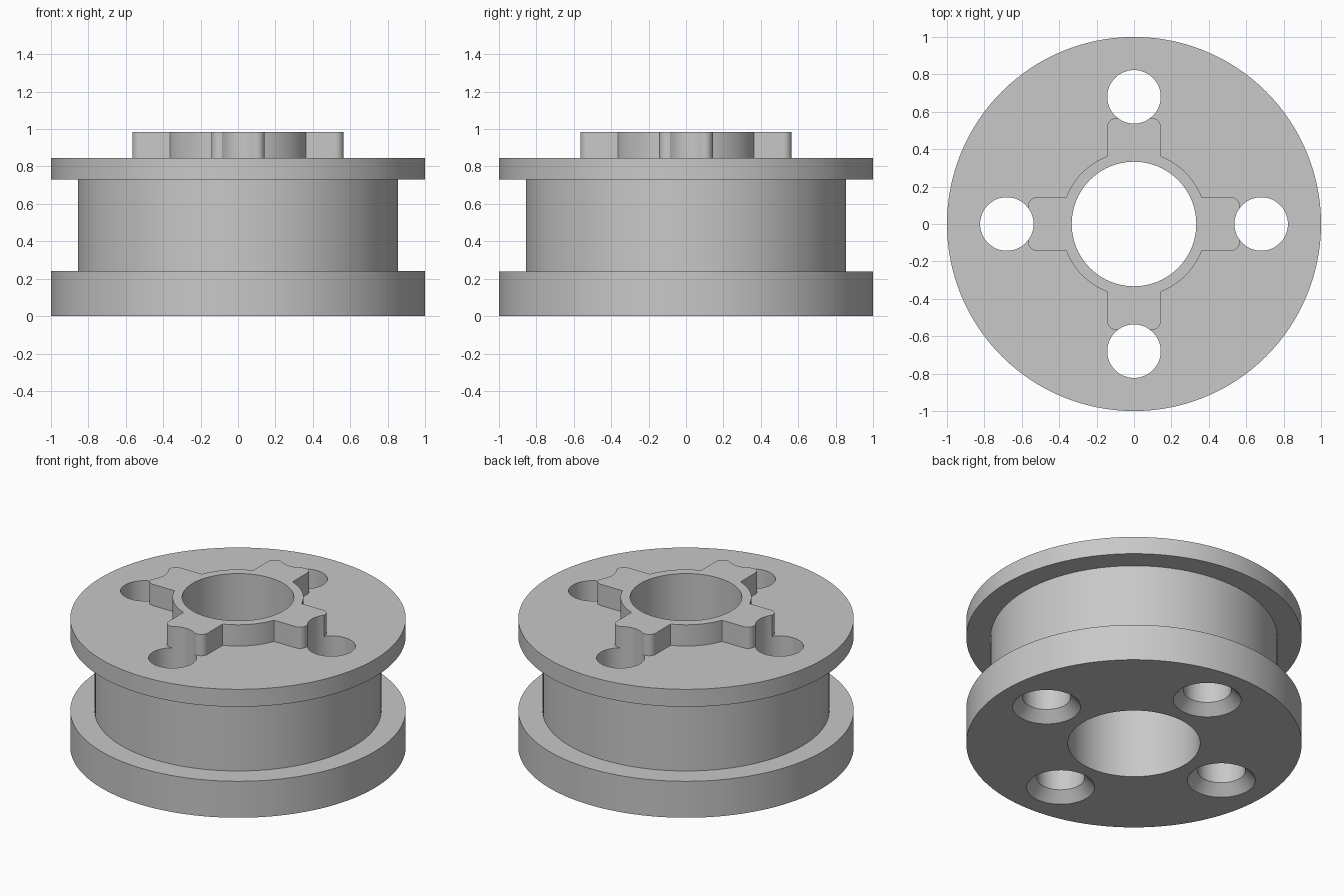
import bpy, bmesh, math

if "Cube" in bpy.data.objects:
    bpy.data.objects.remove(bpy.data.objects["Cube"])

TAU = math.tau
TOP, PLATE = 0.985, 0.845        # boss top, upper flange top
BORE, HOLE, PITCH = 0.333, 0.143, 0.68

grey = bpy.data.materials.new("grey")
grey.diffuse_color = (0.58, 0.58, 0.58, 1)
grey.use_nodes = True
grey.node_tree.nodes["Principled BSDF"].inputs["Base Color"].default_value = grey.diffuse_color


def stack(name, rings):
    """Solid made from a list of closed 3D rings, capped at both ends."""
    bm = bmesh.new()
    loops = [[bm.verts.new(p) for p in ring] for ring in rings]
    n = len(loops[0])
    for a, b in zip(loops, loops[1:]):
        for i in range(n):
            j = (i + 1) % n
            bm.faces.new((a[i], a[j], b[j], b[i]))
    bm.faces.new(loops[0][::-1])
    bm.faces.new(loops[-1])
    bmesh.ops.recalc_face_normals(bm, faces=bm.faces)
    mesh = bpy.data.meshes.new(name)
    bm.to_mesh(mesh)
    bm.free()
    mesh.materials.append(grey)
    obj = bpy.data.objects.new(name, mesh)
    bpy.context.collection.objects.link(obj)
    return obj


def turned(name, profile, sides, cx=0.0, cy=0.0):
    """Solid of revolution from (radius, z) points."""
    return stack(name, [[(cx + r * math.cos(TAU * i / sides),
                          cy + r * math.sin(TAU * i / sides), z)
                         for i in range(sides)] for r, z in profile])


def combine(target, tool, operation):
    mod = target.modifiers.new(operation, 'BOOLEAN')
    mod.operation, mod.solver, mod.object = operation, 'EXACT', tool
    bpy.context.view_layer.objects.active = target
    bpy.ops.object.modifier_apply(modifier=mod.name)
    bpy.data.objects.remove(tool, do_unlink=True)


# Spool body: thick lower flange, drum, thin upper flange
spool = turned("spool", [(1, 0), (1, 0.24), (0.855, 0.24), (0.855, 0.73),
                         (1, 0.73), (1, PLATE)], 128)

# Raised boss: ring with four round-cornered arms
ring_r, half, reach, fillet = 0.39, 0.143, 0.565, 0.045
start = math.asin(half / ring_r)
quarter = []
for side in (-1, 1):
    for i in range(7):
        a = side * math.pi / 2 * (i / 6 if side > 0 else 1 - i / 6)
        quarter.append((reach - fillet + fillet * math.cos(a),
                        side * (half - fillet) + fillet * math.sin(a)))
for i in range(17):
    a = start + (math.pi / 2 - 2 * start) * i / 16
    quarter.append((ring_r * math.cos(a), ring_r * math.sin(a)))
outline = []
for c, s in ((1, 0), (0, 1), (-1, 0), (0, -1)):
    outline += [(x * c - y * s, x * s + y * c) for x, y in quarter]
boss = stack("boss", [[(x, y, z) for x, y in outline] for z in (0.78, TOP)])
combine(spool, boss, 'UNION')

# Stepped centre bore
combine(spool, turned("bore_cutter", [(0.394, -0.1), (0.394, 0.53),
                                      (BORE, 0.53), (BORE, 1.2)], 96), 'DIFFERENCE')

# Four screw holes, countersunk underneath
for k in range(4):
    a = k * TAU / 4
    hole = turned("hole_cutter", [(0.203, -0.1), (0.203, 0), (HOLE, 0.065),
                                  (HOLE, 1.2)], 48,
                  PITCH * math.cos(a), PITCH * math.sin(a))
    combine(spool, hole, 'DIFFERENCE')

bpy.ops.object.select_all(action='DESELECT')
spool.select_set(True)
bpy.context.view_layer.objects.active = spool
bpy.ops.object.shade_smooth_by_angle(angle=math.radians(30))
